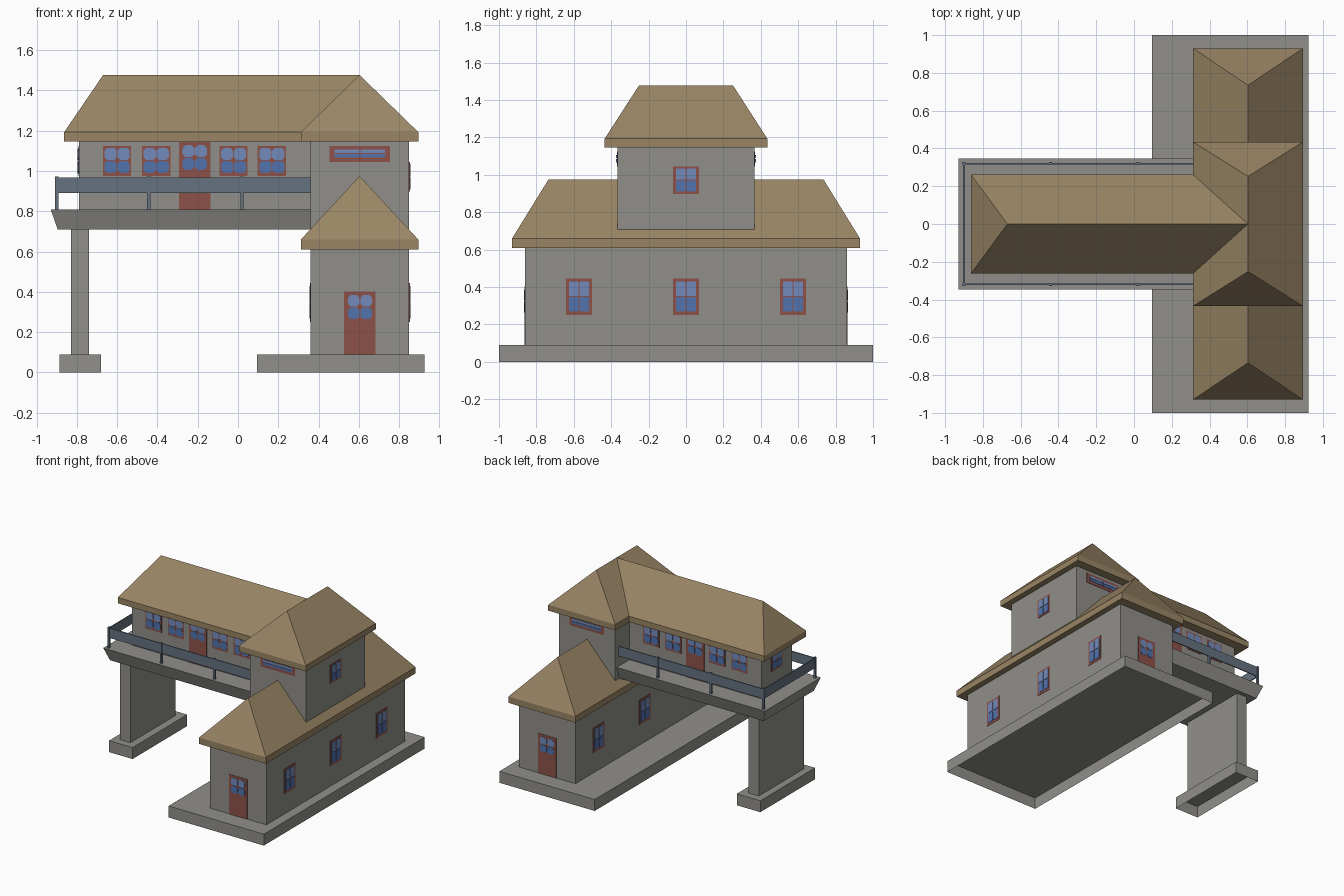
import bpy, bmesh
from mathutils import Vector

if "Cube" in bpy.data.objects:
    bpy.data.objects.remove(bpy.data.objects["Cube"])


def mat(name, rgb):
    m = bpy.data.materials.new(name)
    m.diffuse_color = (*rgb, 1)
    m.use_nodes = True
    m.node_tree.nodes["Principled BSDF"].inputs["Base Color"].default_value = m.diffuse_color
    return m


STONE = mat("grey stone", (0.28, 0.275, 0.255))
THATCH = mat("tan roof", (0.32, 0.235, 0.13))
RED = mat("red frame", (0.27, 0.085, 0.065))
SKY = mat("light blue glass", (0.17, 0.26, 0.50))
BLUE = mat("deep blue glass", (0.085, 0.17, 0.42))
RAIL = mat("slate railing", (0.13, 0.17, 0.215))


def finish(name, bm, *mats):
    bmesh.ops.recalc_face_normals(bm, faces=bm.faces)
    me = bpy.data.meshes.new(name)
    bm.to_mesh(me)
    bm.free()
    for m in mats:
        me.materials.append(m)
    ob = bpy.data.objects.new(name, me)
    bpy.context.collection.objects.link(ob)
    return ob


def box(name, x, y, z, m, open_bottom=False, taper=(0, 0, 0)):
    """Box from ranges; taper pulls the bottom in at (-x, +x, both y)."""
    bm = bmesh.new()
    low = [bm.verts.new(p) for p in (
        (x[0] + taper[0], y[0] + taper[2], z[0]), (x[1] - taper[1], y[0] + taper[2], z[0]),
        (x[1] - taper[1], y[1] - taper[2], z[0]), (x[0] + taper[0], y[1] - taper[2], z[0]))]
    top = [bm.verts.new(p) for p in (
        (x[0], y[0], z[1]), (x[1], y[0], z[1]), (x[1], y[1], z[1]), (x[0], y[1], z[1]))]
    for i in range(4):
        j = (i + 1) % 4
        bm.faces.new((low[i], low[j], top[j], top[i]))
    bm.faces.new(top)
    if not open_bottom:
        bm.faces.new(low[::-1])
    return finish(name, bm, m)


def hip_roof(name, x, y, z, ridge, along_y):
    """Fascia z0..z1, then slopes up to a ridge at z2."""
    bm = bmesh.new()
    rect = ((x[0], y[0]), (x[1], y[0]), (x[1], y[1]), (x[0], y[1]))
    a = [bm.verts.new((*p, z[0])) for p in rect]
    b = [bm.verts.new((*p, z[1])) for p in rect]
    cx, cy = sum(x) / 2, sum(y) / 2
    r = [bm.verts.new((cx, t, z[2]) if along_y else (t, cy, z[2])) for t in ridge]
    bm.faces.new(a[::-1])
    for i in range(4):
        j = (i + 1) % 4
        bm.faces.new((a[i], a[j], b[j], b[i]))
    if along_y:
        bm.faces.new((b[0], b[1], r[0]))
        bm.faces.new((b[1], b[2], r[1], r[0]))
        bm.faces.new((b[2], b[3], r[1]))
        bm.faces.new((b[3], b[0], r[0], r[1]))
    else:
        bm.faces.new((b[0], b[1], r[1], r[0]))
        bm.faces.new((b[1], b[2], r[1]))
        bm.faces.new((b[2], b[3], r[0], r[1]))
        bm.faces.new((b[3], b[0], r[0]))
    return finish(name, bm, THATCH)


def opening(name, base, n, w, h, glass, cut):
    """Framed plate on a wall: base = bottom centre, n = outward direction,
    glass = (width, bottom, top) of the 2x2 panes, cut = pane corner chamfer."""
    n = Vector(n)
    u = Vector((0, 0, 1)).cross(n)
    bm = bmesh.new()

    def plate(u0, u1, v0, v1, depth, mi, c=0):
        if c:
            pts = [(u0 + c, v0), (u1 - c, v0), (u1, v0 + c), (u1, v1 - c),
                   (u1 - c, v1), (u0 + c, v1), (u0, v1 - c), (u0, v0 + c)]
        else:
            pts = [(u0, v0), (u1, v0), (u1, v1), (u0, v1)]
        rings = [[bm.verts.new(Vector(base) + u * p + n * d + Vector((0, 0, q)))
                  for p, q in pts] for d in (-0.002, depth)]
        k = len(pts)
        fs = [bm.faces.new(rings[0][::-1]), bm.faces.new(rings[1])]
        fs += [bm.faces.new((rings[0][i], rings[0][(i + 1) % k],
                             rings[1][(i + 1) % k], rings[1][i])) for i in range(k)]
        for f in fs:
            f.material_index = mi

    plate(-w / 2, w / 2, 0, h, 0.003, 0)
    gw, lo, hi = glass
    mid, g = (lo + hi) / 2, 0.002
    for s in (-1, 1):
        a, b = sorted((s * g, s * gw / 2))
        plate(a, b, lo, mid - g, 0.006, 2, cut)
        plate(a, b, mid + g, hi, 0.006, 1, cut)
    finish(name, bm, RED, SKY, BLUE)


# Foundations and pier
box("foundation_slab", (0.095, 0.925), (-1, 1), (0, 0.09), STONE, True)
box("pier_footing", (-0.885, -0.68), (-0.34, 0.34), (0, 0.09), STONE, True)
box("pier", (-0.83, -0.74), (-0.28, 0.28), (0.09, 0.715), STONE)

# Walls
box("lower_house_walls", (0.36, 0.85), (-0.86, 0.86), (0.09, 0.62), STONE)
box("upper_house_walls", (0.36, 0.85), (-0.367, 0.367), (0.66, 1.16), STONE)
box("wing_walls", (-0.79, 0.37), (-0.19, 0.19), (0.80, 1.16), STONE)
box("balcony_deck", (-0.93, 0.365), (-0.348, 0.348), (0.71, 0.81), STONE,
    taper=(0.035, 0, 0.035))

# Roofs
hip_roof("lower_roof", (0.312, 0.895), (-0.93, 0.93), (0.61, 0.66, 0.975), (-0.735, 0.735), True)
hip_roof("upper_roof", (0.312, 0.895), (-0.435, 0.435), (1.147, 1.193, 1.477), (-0.252, 0.252), True)
hip_roof("wing_roof", (-0.863, 0.603), (-0.262, 0.262), (1.147, 1.193, 1.476), (-0.67, 0.603), False)

# Balcony railing
for s, side in ((-1, "front"), (1, "back")):
    y = s * 0.32
    box(f"rail_{side}", (-0.905, 0.365), (y - 0.004, y + 0.004), (0.89, 0.967), RAIL)
    for i, x in enumerate((-0.9, -0.443, 0.02)):
        box(f"rail_post_{side}_{i}", (x - 0.008, x + 0.008), (y - 0.008, y + 0.008),
            (0.80, 0.973), RAIL)
box("rail_end", (-0.904, -0.896), (-0.32, 0.32), (0.89, 0.967), RAIL)

# Windows and doors, mirrored front to back
for s, side in ((-1, "front"), (1, "back")):
    n = (0, s, 0)
    for i, x in enumerate((-0.6, -0.406, -0.022, 0.168)):
        opening(f"wing_window_{side}_{i}", (x, s * 0.19, 0.975), n, 0.14, 0.148,
                (0.125, 0.014, 0.14), 0.014)
    opening(f"wing_door_{side}", (-0.215, s * 0.19, 0.81), n, 0.156, 0.333,
            (0.12, 0.195, 0.318), 0.014)
    opening(f"upper_strip_window_{side}", (0.605, s * 0.367, 1.045), n, 0.30, 0.08,
            (0.25, 0.022, 0.062), 0)
    opening(f"lower_door_{side}", (0.605, s * 0.86, 0.09), n, 0.156, 0.313,
            (0.12, 0.175, 0.295), 0.014)

# Side windows
for i, y in enumerate((-0.572, 0, 0.572)):
    for x, d in ((0.85, 1), (0.36, -1)):
        opening(f"lower_window_{'right' if d > 0 else 'left'}_{i}", (x, y, 0.25), (d, 0, 0),
                0.138, 0.195, (0.108, 0.018, 0.18), 0.006)
opening("upper_side_window", (0.85, 0, 0.898), (1, 0, 0), 0.138, 0.147, (0.108, 0.012, 0.136), 0.006)
opening("wing_end_window", (-0.79, 0, 0.975), (-1, 0, 0), 0.14, 0.148, (0.12, 0.012, 0.138), 0.014)
